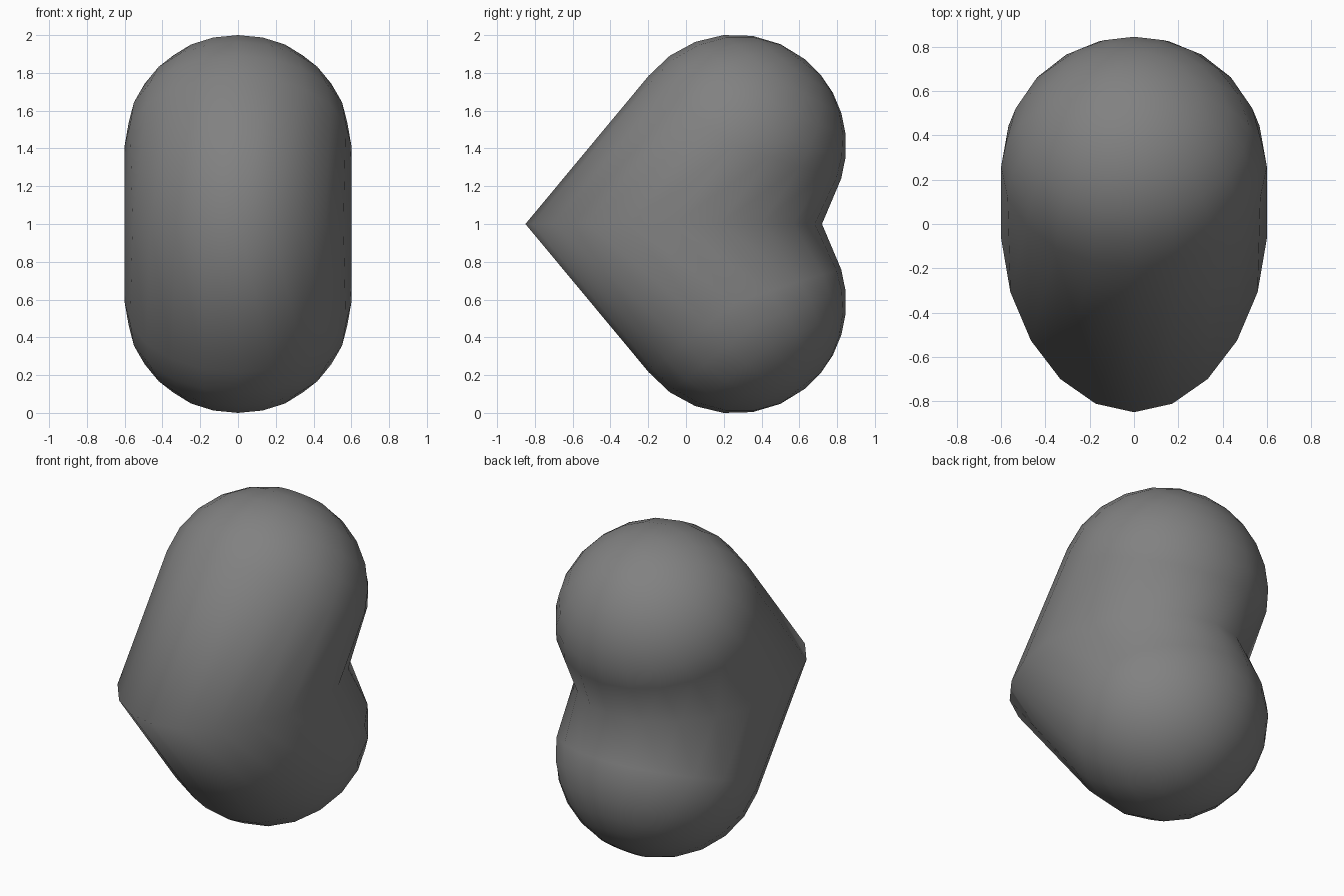
import bpy, bmesh
from math import sin, cos, pi
from mathutils import Vector

if "Cube" in bpy.data.objects:
    bpy.data.objects.remove(bpy.data.objects["Cube"])

SEG, RINGS = 20, 6
centre = Vector((0, 0.26, 0.415))          # lobe centre, relative to mid plane
axis = Vector((0, 0.63, 0.777))            # lobe axis, from tip to lobe
side = Vector((0, -0.777, 0.63))           # across the lobe, toward the outer flank
R, RX = 0.588, 0.60

bm = bmesh.new()
angles = [2 * pi * i / SEG for i in range(SEG)]


def mid_point(a):
    # Mid-plane section: oval from the front tip edge to the rear notch
    return Vector((RX * sin(a) * (1 - 0.07 * max(0, cos(a))), -0.065 - 0.785 * cos(a), 0))


def lobe_point(a, t):
    # Hemisphere; rings start higher at the rear so the notch stays soft
    start = 0.38 * max(0, -cos(a))
    phi = start + (pi / 2 - start) * t
    p = centre + side * (R * cos(phi) * cos(a)) + axis * (R * sin(phi))
    p.x = RX * cos(phi) * sin(a)
    return p


rings = [[bm.verts.new(mid_point(a)) for a in angles]]
for k in range(RINGS):
    rings.append([bm.verts.new(lobe_point(a, k / RINGS)) for a in angles])
pole = bm.verts.new(centre + axis * R)

# Skin the rings and close the pole
for r0, r1 in zip(rings, rings[1:]):
    for i in range(SEG):
        j = (i + 1) % SEG
        bm.faces.new((r0[i], r0[j], r1[j], r1[i]))
for i in range(SEG):
    bm.faces.new((rings[-1][i], rings[-1][(i + 1) % SEG], pole))

bm.normal_update()
if pole.link_faces[0].normal.dot(axis) < 0:
    bmesh.ops.reverse_faces(bm, faces=bm.faces)
for f in bm.faces:
    f.smooth = True

mesh = bpy.data.meshes.new("heart")
bm.to_mesh(mesh)
bm.free()

# Dark grey surface
dark = bpy.data.materials.new("dark_grey")
dark.diffuse_color = (0.22, 0.22, 0.22, 1)
dark.use_nodes = True
dark.node_tree.nodes["Principled BSDF"].inputs["Base Color"].default_value = dark.diffuse_color
mesh.materials.append(dark)

# Second lobe by mirroring across the mid plane
heart = bpy.data.objects.new("heart", mesh)
bpy.context.collection.objects.link(heart)
heart.location = (0, 0, 1)
mirror = heart.modifiers.new("other_lobe", "MIRROR")
mirror.use_axis = (False, False, True)
mirror.merge_threshold = 0.001
